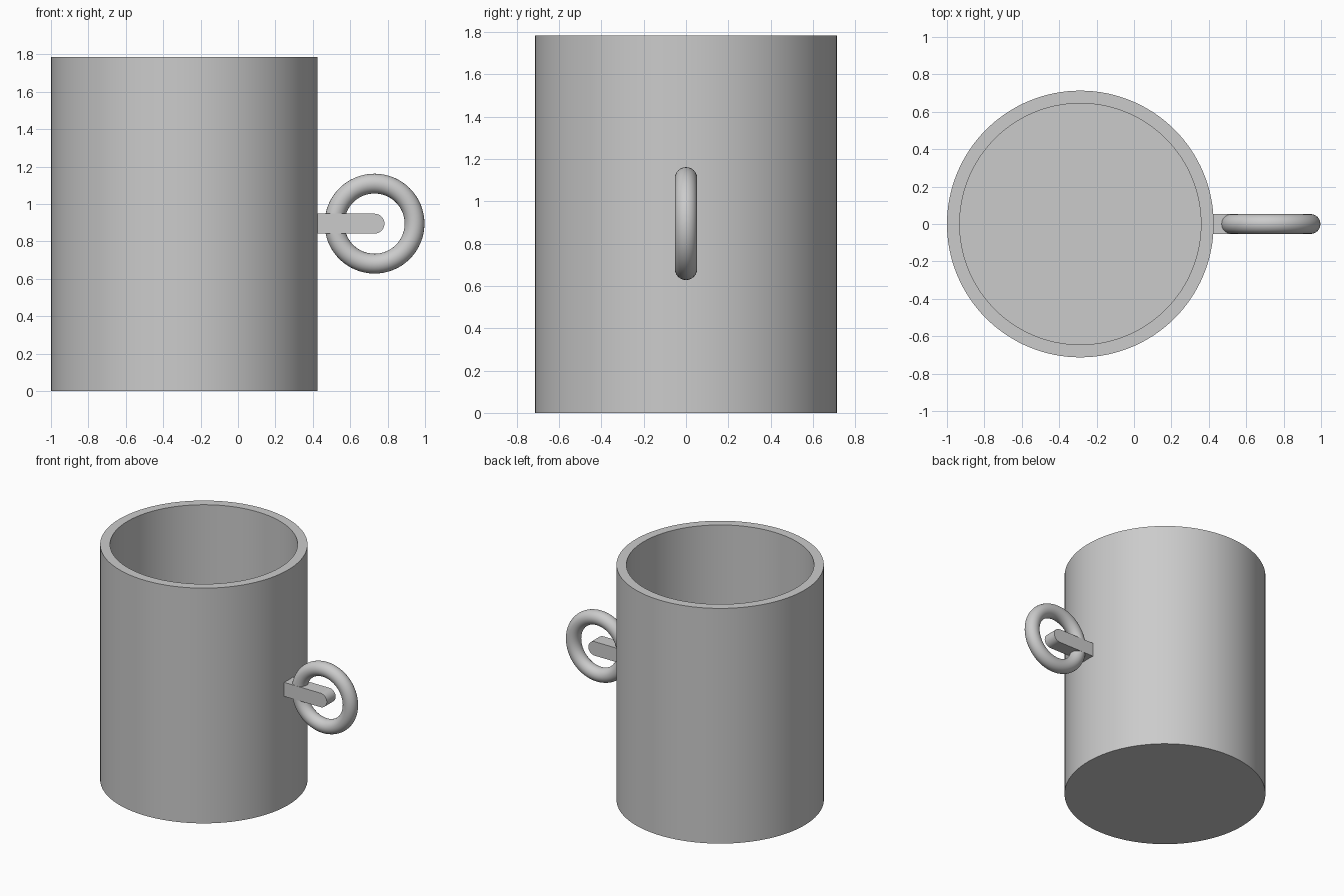
import bpy
import bmesh
import math

if "Cube" in bpy.data.objects:
    bpy.data.objects.remove(bpy.data.objects["Cube"], do_unlink=True)

# One plain grey for every part
GREY = (0.6, 0.6, 0.6, 1.0)
grey = bpy.data.materials.new("plain grey")
grey.use_nodes = True
grey.diffuse_color = GREY
grey.node_tree.nodes["Principled BSDF"].inputs["Base Color"].default_value = GREY


def finish(obj, name):
    obj.name = name
    obj.data.name = name
    obj.data.materials.append(grey)
    bpy.ops.object.select_all(action="DESELECT")
    obj.select_set(True)
    bpy.context.view_layer.objects.active = obj
    bpy.ops.object.shade_smooth_by_angle(angle=math.radians(35))


def extrude_outline(bm, points, vector):
    face = bm.faces.new([bm.verts.new(p) for p in points])
    result = bmesh.ops.extrude_face_region(bm, geom=[face])
    verts = [g for g in result["geom"] if isinstance(g, bmesh.types.BMVert)]
    bmesh.ops.translate(bm, verts=verts, vec=vector)
    bmesh.ops.recalc_face_normals(bm, faces=bm.faces)


def mesh_object(bm, name):
    mesh = bpy.data.meshes.new(name)
    bm.to_mesh(mesh)
    bm.free()
    obj = bpy.data.objects.new(name, mesh)
    bpy.context.collection.objects.link(obj)
    finish(obj, name)


# Cup: solid cylinder whose top is inset and sunk to leave wall and floor
CUP_X, RADIUS, INNER, HEIGHT, FLOOR = -0.287, 0.713, 0.645, 1.785, 0.07
SIDES = 128
bm = bmesh.new()
circle = [(math.tau * i / SIDES) for i in range(SIDES)]
extrude_outline(bm, [(CUP_X + RADIUS * math.cos(a), RADIUS * math.sin(a), 0)
                     for a in circle], (0, 0, HEIGHT))
top = max(bm.faces, key=lambda f: f.calc_center_median().z)
wall = (RADIUS - INNER) * math.cos(math.pi / SIDES)
bmesh.ops.inset_region(bm, faces=[top], thickness=wall, use_even_offset=True)
sunk = bmesh.ops.extrude_face_region(bm, geom=[top])
bmesh.ops.delete(bm, geom=[top], context="FACES_ONLY")
bmesh.ops.translate(bm, vec=(0, 0, FLOOR - HEIGHT),
                    verts=[g for g in sunk["geom"] if isinstance(g, bmesh.types.BMVert)])
bmesh.ops.recalc_face_normals(bm, faces=bm.faces)
mesh_object(bm, "cup_body")

# Handle bar: square section with a rounded outer end, set into the wall
RING_X, MID_Z, HALF = 0.73, 0.895, 0.053
bm = bmesh.new()
outline = [(0.4, -HALF, MID_Z + HALF), (0.4, -HALF, MID_Z - HALF)]
for i in range(17):
    a = math.pi * (i / 16 - 0.5)
    outline.append((RING_X + HALF * math.cos(a), -HALF, MID_Z + HALF * math.sin(a)))
extrude_outline(bm, outline, (0, 2 * HALF, 0))
mesh_object(bm, "handle_bar")

# Handle ring: upright torus threaded by the bar
bpy.ops.mesh.primitive_torus_add(location=(RING_X, 0, MID_Z),
                                 rotation=(math.pi / 2, 0, 0),
                                 major_radius=0.214, minor_radius=0.053,
                                 major_segments=64, minor_segments=24)
finish(bpy.context.object, "handle_ring")
